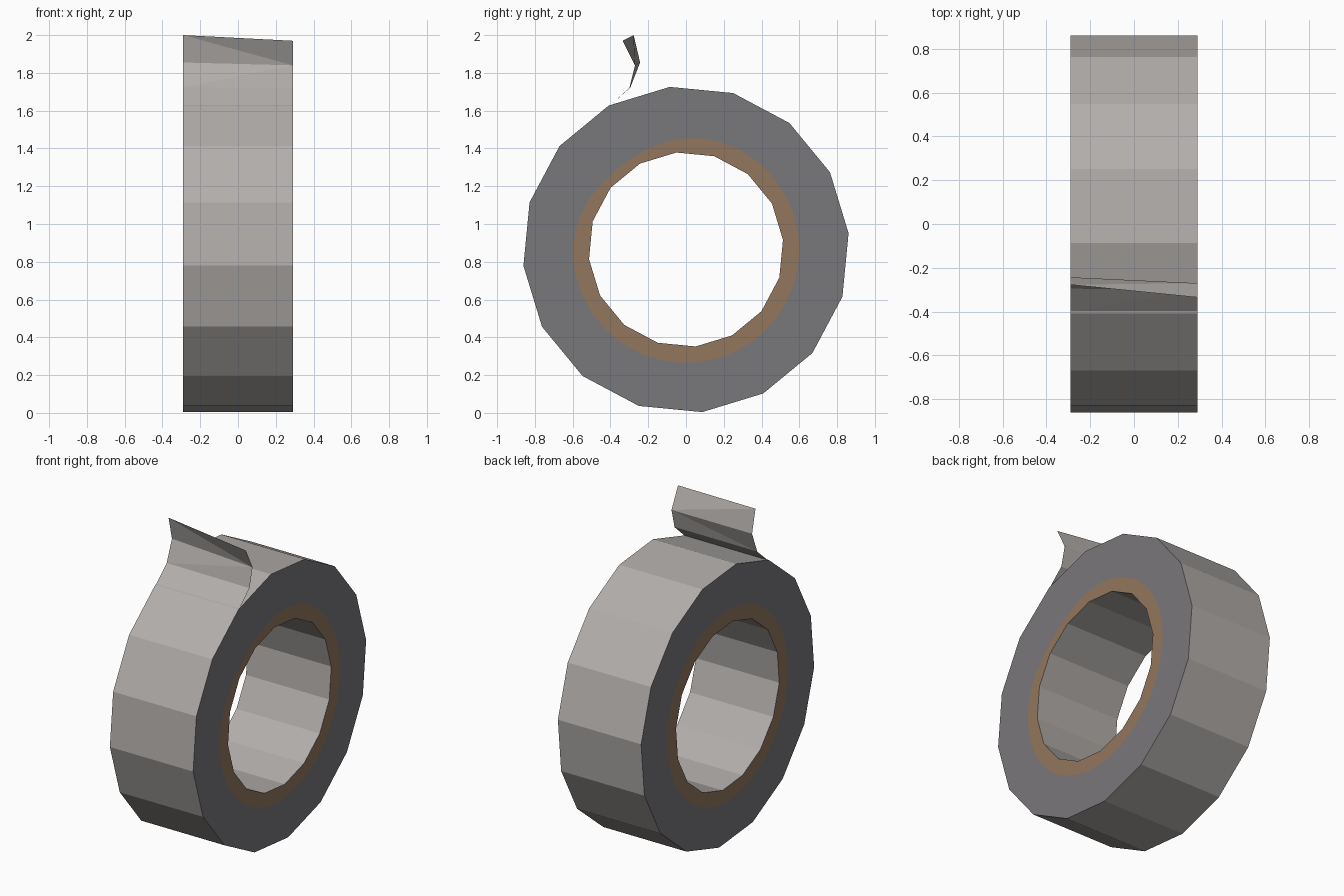
import bpy, bmesh, math

if "Cube" in bpy.data.objects:
    bpy.data.objects.remove(bpy.data.objects["Cube"])

SIDES, SUB = 16, 3            # polygon sides, samples along each side
N = SIDES * SUB
CZ, HALF, TILT = 0.865, 0.29, math.radians(5.7)
R_OUT, R_IN, R_CORE = 0.865, 0.516, 0.6


def material(name, rgb):
    m = bpy.data.materials.new(name)
    m.diffuse_color = (*rgb, 1)
    m.use_nodes = True
    m.node_tree.nodes["Principled BSDF"].inputs["Base Color"].default_value = m.diffuse_color
    return m


tape_grey = material("tape grey", (0.445, 0.423, 0.407))
side_grey = material("dark side grey", (0.191, 0.184, 0.198))
core_brown = material("cardboard brown", (0.287, 0.181, 0.109))


def finish(bm, name, mats):
    me = bpy.data.meshes.new(name)
    bm.to_mesh(me)
    bm.free()
    for m in mats:
        me.materials.append(m)
    ob = bpy.data.objects.new(name, me)
    bpy.context.collection.objects.link(ob)
    return ob


def loop(bm, x, r, faceted):
    """Ring of N vertices: a circle, or points along a 16-sided polygon."""
    out = []
    for i in range(N):
        a = TILT + 2 * math.pi * i / N
        rr = r
        if faceted:
            off = (i % SUB) * 2 * math.pi / N - math.pi / SIDES
            rr = r * math.cos(math.pi / SIDES) / math.cos(off)
        elif x > 0:
            # core band is a little thinner at the upper left of this side
            d = math.cos(a - math.radians(128))
            rr = r - 0.04 * max(0, d) ** 6
        out.append(bm.verts.new((x, rr * math.cos(a), CZ + rr * math.sin(a))))
    return out


# tape roll: outer wall, two sides with core band, inner wall
bm = bmesh.new()
spec = [(-HALF, R_OUT, True), (HALF, R_OUT, True), (HALF, R_CORE, False),
        (HALF, R_IN, True), (-HALF, R_IN, True), (-HALF, R_CORE, False)]
rings = [loop(bm, *s) for s in spec]
for k, mat in enumerate([0, 1, 2, 0, 2, 1]):
    a, b = rings[k], rings[(k + 1) % 6]
    for i in range(N):
        j = (i + 1) % N
        bm.faces.new((a[i], a[j], b[j], b[i])).material_index = mat
bmesh.ops.recalc_face_normals(bm, faces=bm.faces)
finish(bm, "tape_roll", [tape_grey, side_grey, core_brown])

# loose tape end: thin sheet lifting off the roll, slightly twisted
bm = bmesh.new()
left = [(-0.402, 1.627), (-0.295, 1.722), (-0.243, 1.855), (-0.277, 2.0)]
right = [(-0.402, 1.627), (-0.300, 1.720), (-0.270, 1.840), (-0.335, 1.97)]
L = [bm.verts.new((-HALF, *p)) for p in left]
R = [bm.verts.new((HALF, *p)) for p in right]
for i in range(3):
    bm.faces.new((L[i], R[i], R[i + 1]))
    bm.faces.new((L[i], R[i + 1], L[i + 1]))
# last strip folds along the other diagonal
bm.faces.ensure_lookup_table()
bmesh.ops.delete(bm, geom=list(bm.faces)[-2:], context='FACES_ONLY')
bm.faces.new((L[2], R[2], L[3]))
bm.faces.new((R[2], R[3], L[3]))
finish(bm, "loose_tape_end", [tape_grey])
